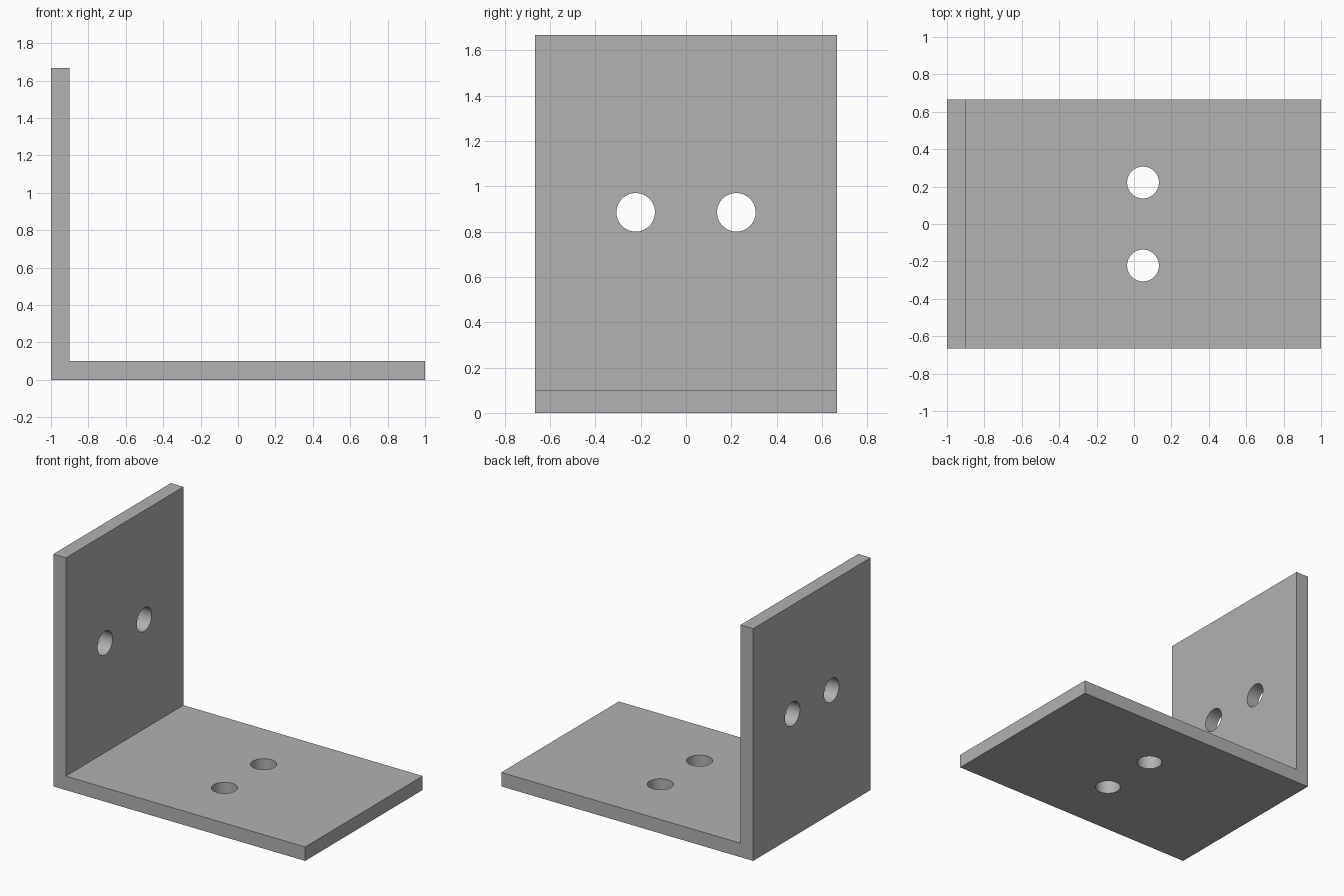
import bpy
import bmesh
from math import pi
from mathutils import Matrix

default = bpy.data.objects.get("Cube")
if default:
    bpy.data.objects.remove(default, do_unlink=True)

LENGTH, WIDTH, HEIGHT, THICK = 2.0, 4 / 3, 5 / 3, 0.1
HOLE_RADIUS, HOLE_Y = 0.085, 0.222
BASE_HOLE_X, WALL_HOLE_Z = 0.048, 0.885
LEFT, RIGHT = -LENGTH / 2, LENGTH / 2

grey = bpy.data.materials.new("plain grey")
grey.use_nodes = True
grey.diffuse_color = (0.445, 0.445, 0.445, 1)
grey.node_tree.nodes["Principled BSDF"].inputs["Base Color"].default_value = grey.diffuse_color


def make_object(name, bm):
    bmesh.ops.recalc_face_normals(bm, faces=bm.faces)
    mesh = bpy.data.meshes.new(name)
    bm.to_mesh(mesh)
    bm.free()
    mesh.materials.append(grey)
    obj = bpy.data.objects.new(name, mesh)
    bpy.context.collection.objects.link(obj)
    return obj


# Bracket: an L profile extruded across its width
profile = [(LEFT, 0), (RIGHT, 0), (RIGHT, THICK), (LEFT + THICK, THICK),
           (LEFT + THICK, HEIGHT), (LEFT, HEIGHT)]
bm = bmesh.new()
face = bm.faces.new([bm.verts.new((x, -WIDTH / 2, z)) for x, z in profile])
side = bmesh.ops.extrude_face_region(bm, geom=[face], use_keep_orig=True)
verts = [v for v in side["geom"] if isinstance(v, bmesh.types.BMVert)]
bmesh.ops.translate(bm, verts=verts, vec=(0, WIDTH, 0))
bracket = make_object("angle_bracket", bm)

# Hole cutters: a pair through the base and a pair through the wall
bm = bmesh.new()
for y in (-HOLE_Y, HOLE_Y):
    for place in (Matrix.Translation((BASE_HOLE_X, y, THICK / 2)),
                  Matrix.Translation((LEFT + THICK / 2, y, WALL_HOLE_Z))
                  @ Matrix.Rotation(pi / 2, 4, "Y")):
        bmesh.ops.create_cone(bm, cap_ends=True, segments=64, radius1=HOLE_RADIUS,
                              radius2=HOLE_RADIUS, depth=THICK * 3, matrix=place)
cutter = make_object("hole_cutters", bm)
cutter.hide_render = True

# Cut the holes, then drop the cutters
cut = bracket.modifiers.new("screw holes", "BOOLEAN")
cut.operation = "DIFFERENCE"
cut.solver = "EXACT"
cut.object = cutter
bpy.ops.object.select_all(action="DESELECT")
bpy.context.view_layer.objects.active = bracket
bracket.select_set(True)
bpy.ops.object.modifier_apply(modifier=cut.name)
bpy.data.objects.remove(cutter, do_unlink=True)

# Smooth hole walls, crisp plate edges
bpy.ops.object.shade_smooth_by_angle(angle=pi / 6)
